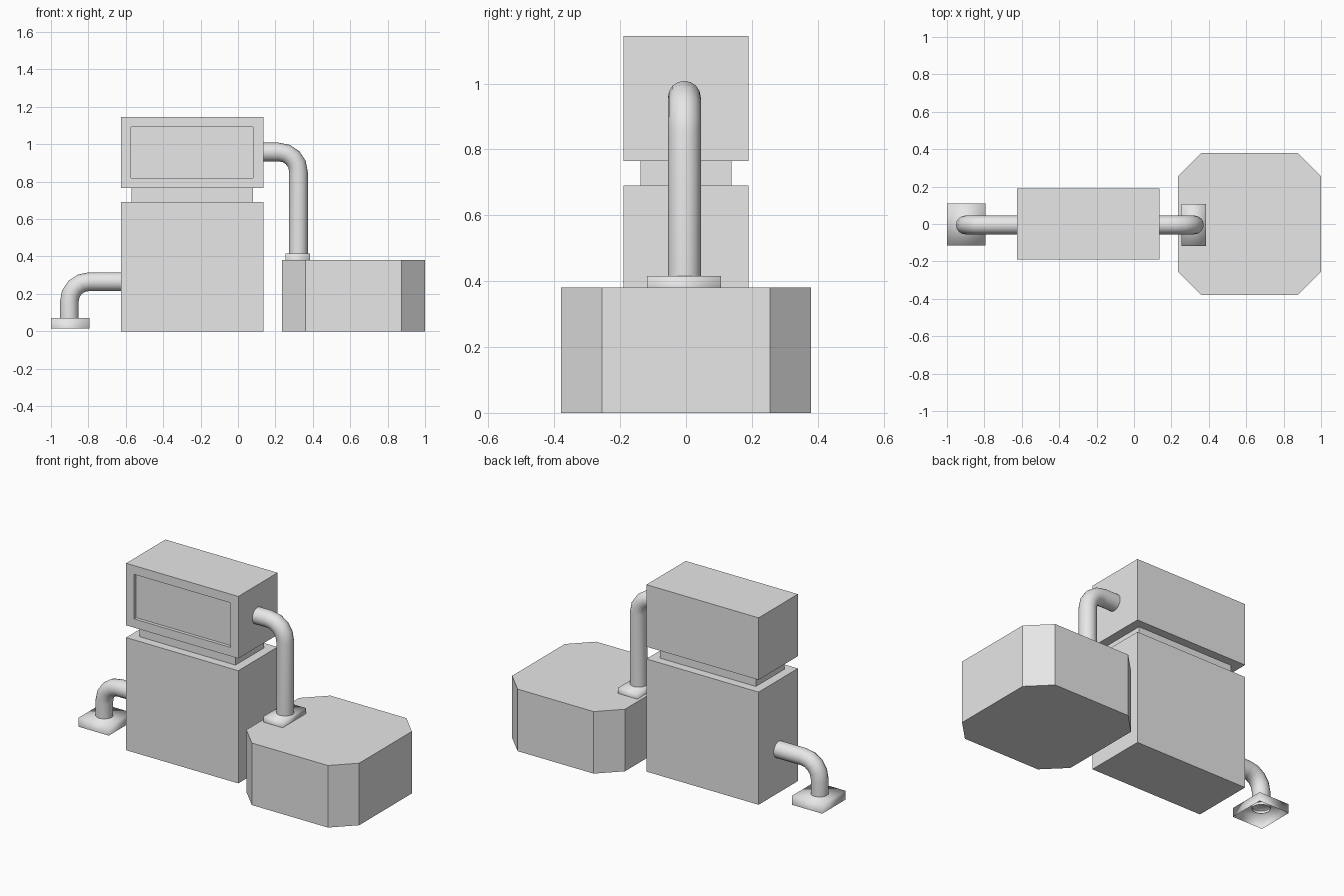
import bpy, bmesh, math
from mathutils import Vector

if "Cube" in bpy.data.objects:
    bpy.data.objects.remove(bpy.data.objects["Cube"], do_unlink=True)

grey = bpy.data.materials.new("light grey")
grey.use_nodes = True
grey.diffuse_color = (0.8, 0.8, 0.8, 1)
grey.node_tree.nodes["Principled BSDF"].inputs["Base Color"].default_value = (0.8, 0.8, 0.8, 1)


def finish(name, bm, smooth=False):
    mesh = bpy.data.meshes.new(name)
    for f in bm.faces:
        f.smooth = smooth
    bm.to_mesh(mesh)
    bm.free()
    mesh.materials.append(grey)
    obj = bpy.data.objects.new(name, mesh)
    bpy.context.collection.objects.link(obj)
    return obj


def box(x, y, z):
    """Box mesh from (low, high) spans on each axis."""
    bm = bmesh.new()
    bmesh.ops.create_cube(bm, size=1)
    spans = (x, y, z)
    for v in bm.verts:
        v.co = Vector([(a + b) / 2 + c * (b - a) for c, (a, b) in zip(v.co, spans)])
    bm.normal_update()
    return bm


def facing(bm, axis, sign):
    return [f for f in bm.faces if f.normal[axis] * sign > 0.9]


def elbow_pipe(name, x_start, x_bend, z_top, z_end, side, radius=0.05, bend=0.105, sides=16):
    """Pipe leaving the body sideways, turning through an elbow and going down."""
    rings = [(x_start, z_top, 0)]
    for i in range(5):
        a = math.pi / 2 * i / 4
        rings.append((x_bend + side * bend * math.sin(a), z_top - bend * (1 - math.cos(a)), a))
    rings.append((x_bend + side * bend, z_end, math.pi / 2))
    bm = bmesh.new()
    loops = []
    for x, z, a in rings:
        loop = []
        for k in range(sides):
            t = 2 * math.pi * k / sides
            r = radius * math.cos(t)
            loop.append(bm.verts.new((x + side * r * math.sin(a),
                                      -0.005 + radius * math.sin(t),
                                      z + r * math.cos(a))))
        loops.append(loop)
    for lo, hi in zip(loops, loops[1:]):
        for k in range(sides):
            n = (k + 1) % sides
            bm.faces.new((lo[k], lo[n], hi[n], hi[k]))
    bmesh.ops.recalc_face_normals(bm, faces=bm.faces)
    return finish(name, bm, smooth=True)


def flange(name, x, y, z):
    """Shallow cover plate, open underneath."""
    bm = box(x, y, z)
    bmesh.ops.delete(bm, geom=facing(bm, 2, -1), context='FACES')
    return finish(name, bm, smooth=True)


# Cabinet and recessed neck
finish("cabinet", box((-0.625, 0.135), (-0.19, 0.19), (0, 0.69)))
finish("neck", box((-0.57, 0.08), (-0.138, 0.138), (0.69, 0.765)))

# Head with a sunken display panel in the front
bm = box((-0.625, 0.135), (-0.19, 0.19), (0.765, 1.145))
panel = facing(bm, 1, -1)
bmesh.ops.inset_region(bm, faces=panel, thickness=0.076)
bmesh.ops.inset_region(bm, faces=panel, thickness=0.0)
for v in panel[0].verts:
    v.co.y += 0.02
finish("display_head", bm)

# Tank with cut vertical corners
bm = box((0.235, 1.0), (-0.38, 0.38), (0, 0.38))
uprights = [e for e in bm.edges if abs(e.verts[0].co.z - e.verts[1].co.z) > 0.1]
bmesh.ops.bevel(bm, geom=uprights, offset=0.125, segments=1, affect='EDGES')
finish("tank", bm)

# Pipes and their cover plates
elbow_pipe("tank_pipe", 0.12, 0.218, 0.958, 0.40, 1)
flange("tank_flange", (0.255, 0.385), (-0.118, 0.107), (0.38, 0.415))
elbow_pipe("outlet_pipe", -0.61, -0.797, 0.265, 0.055, -1)
flange("outlet_flange", (-1.0, -0.795), (-0.115, 0.11), (0.015, 0.07))
